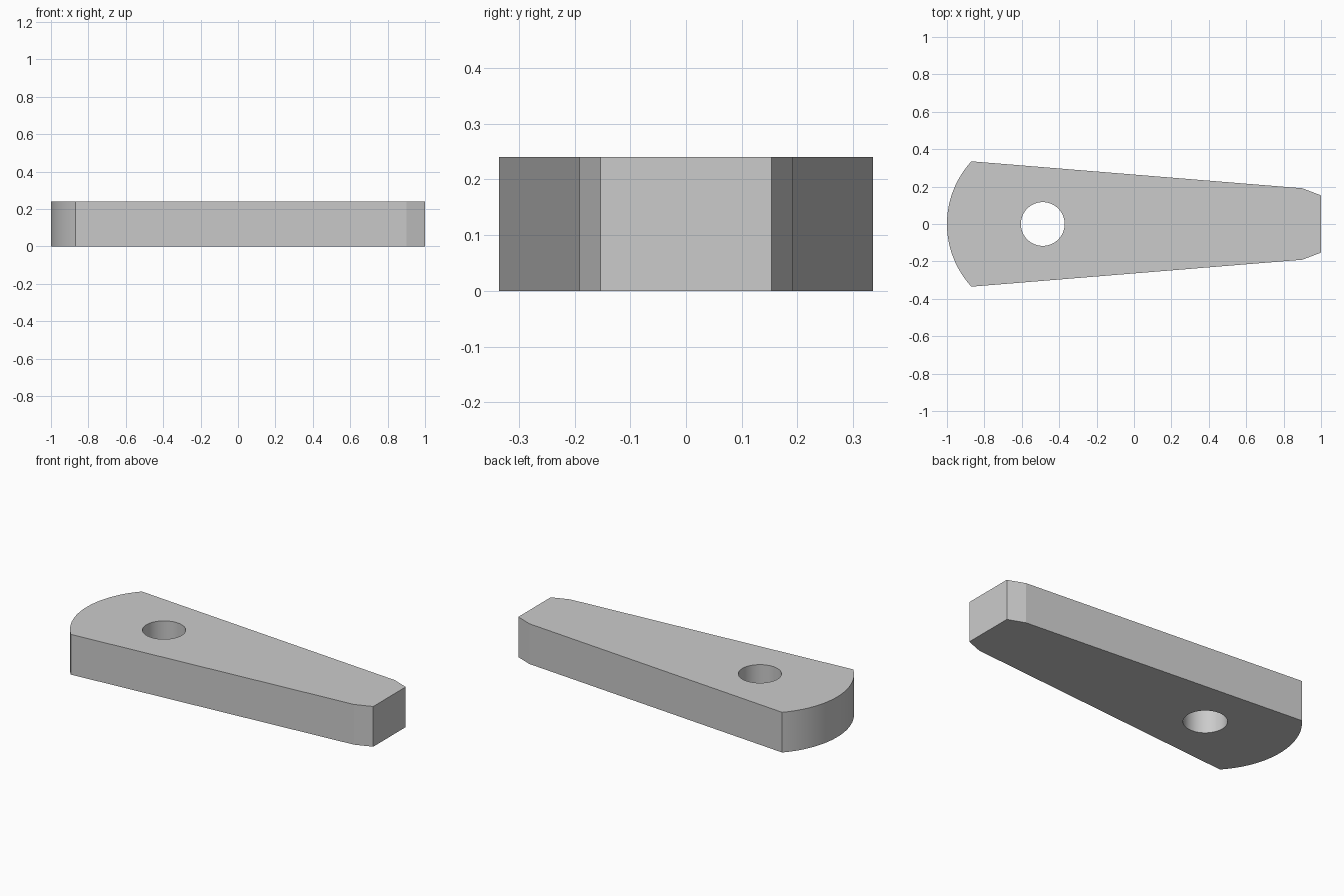
import bpy, bmesh
from math import sin, cos, pi, asin, radians

if "Cube" in bpy.data.objects:
    bpy.data.objects.remove(bpy.data.objects["Cube"])

HEIGHT = 0.24
HOLE_X, HOLE_R = -0.488, 0.117
ARC_R, HALF_WIDTH = 0.495, 0.335

# Outline: rounded wide end, tapering sides, chamfered narrow end
sweep = asin(HALF_WIDTH / ARC_R)
arc_x = -1 + ARC_R
outline = []
for i in range(33):
    a = pi - sweep + 2 * sweep * i / 32
    outline.append((arc_x + ARC_R * cos(a), ARC_R * sin(a)))
outline += [(0.90, -0.191), (1.0, -0.153), (1.0, 0.153), (0.90, 0.191)]

# Pin hole
hole = [(HOLE_X + HOLE_R * cos(2 * pi * i / 64), HOLE_R * sin(2 * pi * i / 64))
        for i in range(64)]

bm = bmesh.new()


def add_loop(points):
    verts = [bm.verts.new((x, y, 0)) for x, y in points]
    return [bm.edges.new((v, verts[i - 1])) for i, v in enumerate(verts)]


# Fill between the outline and the hole, then raise to full thickness
edges = add_loop(outline) + add_loop(hole)
bmesh.ops.triangle_fill(bm, edges=edges, use_beauty=True, use_dissolve=False)
raised = bmesh.ops.extrude_face_region(bm, geom=bm.faces[:], use_keep_orig=True)
top = [g for g in raised["geom"] if isinstance(g, bmesh.types.BMVert)]
bmesh.ops.translate(bm, verts=top, vec=(0, 0, HEIGHT))
bmesh.ops.recalc_face_normals(bm, faces=bm.faces[:])

mesh = bpy.data.meshes.new("tapered_lever")
bm.to_mesh(mesh)
bm.free()
lever = bpy.data.objects.new("tapered_lever", mesh)
bpy.context.collection.objects.link(lever)

# Smooth the rounded end and hole wall, keep the corners crisp
bpy.context.view_layer.objects.active = lever
lever.select_set(True)
bpy.ops.object.shade_smooth_by_angle(angle=radians(12))
